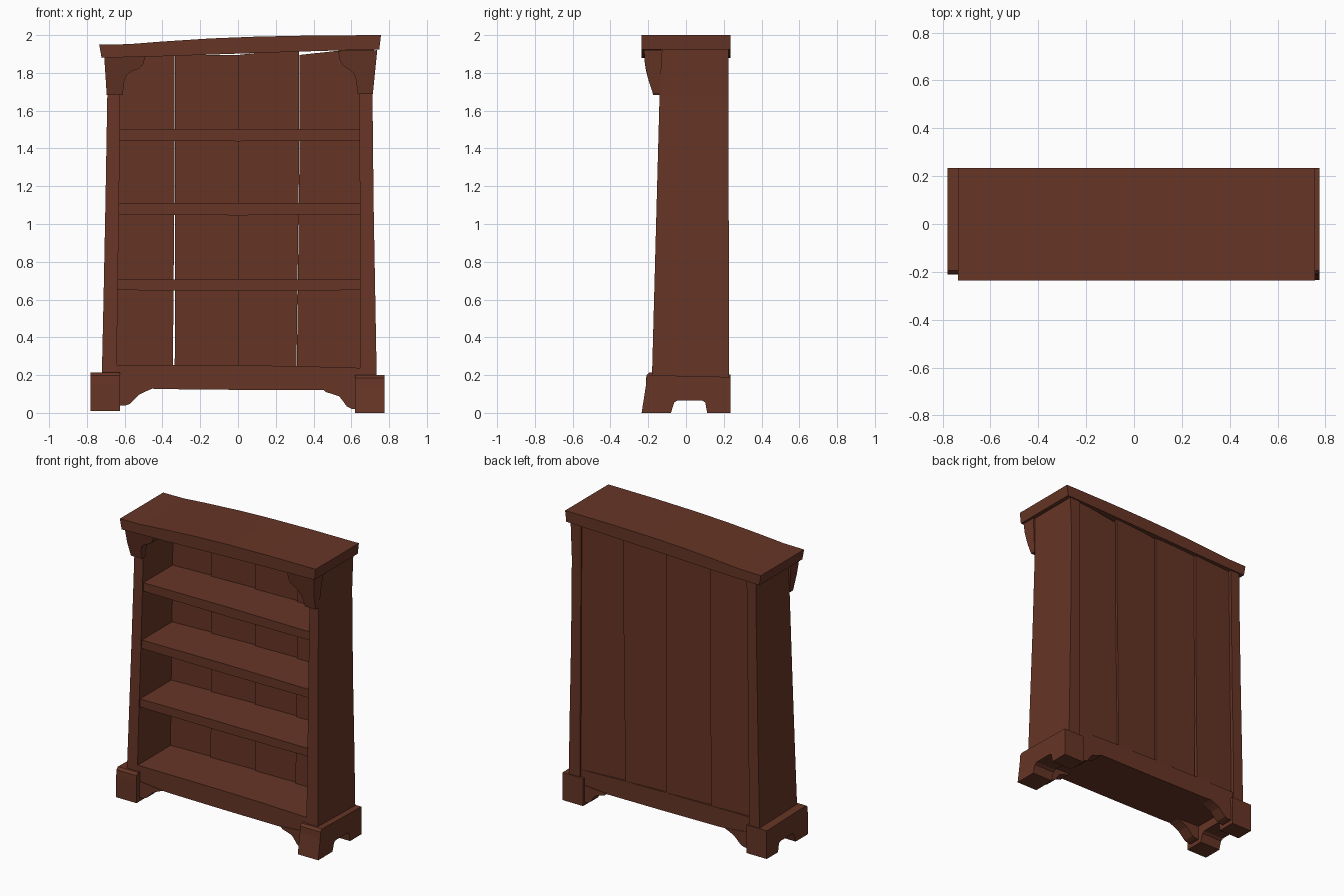
import bpy
import bmesh
import math
from mathutils import Vector

cube = bpy.data.objects.get("Cube")
if cube:
    bpy.data.objects.remove(cube, do_unlink=True)

# One wood colour for everything
wood = bpy.data.materials.new("reddish_brown_wood")
wood.use_nodes = True
color = (0.135, 0.036, 0.019, 1)
wood.diffuse_color = color
shader = wood.node_tree.nodes["Principled BSDF"]
shader.inputs["Base Color"].default_value = color
shader.inputs["Roughness"].default_value = 0.8


def finish(name, bm):
    bmesh.ops.recalc_face_normals(bm, faces=bm.faces)
    mesh = bpy.data.meshes.new(name)
    bm.to_mesh(mesh)
    bm.free()
    mesh.materials.append(wood)
    obj = bpy.data.objects.new(name, mesh)
    bpy.context.collection.objects.link(obj)
    return obj


def prism(name, outline, start, end, axis="y", warp=None):
    """Extrude an xz (axis y) or yz (axis x) outline, then bend it with warp."""
    bm = bmesh.new()
    rings = []
    for d in (start, end):
        rings.append([bm.verts.new((u, d, w) if axis == "y" else (d, u, w))
                      for u, w in outline])
    n = len(outline)
    for ring in rings:
        bm.faces.new(ring)
    for i in range(n):
        j = (i + 1) % n
        bm.faces.new((rings[0][i], rings[0][j], rings[1][j], rings[1][i]))
    if warp:
        for v in bm.verts:
            v.co = warp(v.co.copy())
    return finish(name, bm)


def tower(name, rows):
    """Stack rectangles given as (z, x0, x1, y0, y1)."""
    bm = bmesh.new()
    rings = [[bm.verts.new(p) for p in ((a, c, z), (b, c, z), (b, d, z), (a, d, z))]
             for z, a, b, c, d in rows]
    bm.faces.new(rings[0])
    bm.faces.new(rings[-1])
    for low, high in zip(rings, rings[1:]):
        for i in range(4):
            j = (i + 1) % 4
            bm.faces.new((low[i], low[j], high[j], high[i]))
    return finish(name, bm)


def front_y(z):
    return -0.18 + 0.027 * (z - 0.2)


# Crooked top board with a gently arched upper face
top_edge = [(0.757, 2.0), (0.4, 1.998), (0.1, 1.992), (-0.15, 1.982),
            (-0.4, 1.966), (-0.58, 1.952), (-0.735, 1.95)]
under_edge = [(-0.722, 1.88), (-0.4, 1.888), (0, 1.902), (0.4, 1.915), (0.748, 1.925)]
prism("top_board", top_edge + under_edge, -0.236, 0.235)

# Tapered side panels, leaning inwards
tower("left_side_panel", [(0.15, 0.647, 0.735, front_y(0.15), 0.228),
                          (0.6, 0.647, 0.727, front_y(0.6), 0.228),
                          (1.1, 0.645, 0.718, front_y(1.1), 0.226),
                          (1.68, 0.643, 0.712, front_y(1.68), 0.226),
                          (1.94, 0.64, 0.722, front_y(1.94), 0.226)])
tower("right_side_panel", [(0.15, -0.722, -0.642, front_y(0.15), 0.228),
                           (0.6, -0.712, -0.638, front_y(0.6), 0.228),
                           (1.1, -0.702, -0.63, front_y(1.1), 0.226),
                           (1.68, -0.692, -0.624, front_y(1.68), 0.226),
                           (1.9, -0.69, -0.62, front_y(1.9), 0.226)])

# Shelves
for label, low, high in (("lower", 0.65, 0.705), ("middle", 1.05, 1.108),
                         ("upper", 1.442, 1.5)):
    prism(label + "_shelf",
          [(-0.65, low), (0, low - 0.004), (0.66, low),
           (0.66, high), (0, high + 0.004), (-0.65, high)],
          front_y(high) + 0.008, 0.2)

# Base box: floor, front apron and back apron in one thick board
prism("base_board",
      [(-0.66, 0.136), (-0.4, 0.126), (0, 0.122), (0.66, 0.12),
       (0.66, 0.238), (0.3, 0.248), (0, 0.252), (-0.66, 0.254)],
      -0.176, 0.218)

# Back planks, each slightly twisted so that its seam shows
seams_low = [-0.65, -0.34, 0.0, 0.31, 0.66]
seams_high = [-0.64, -0.334, 0.0, 0.325, 0.65]
for i in range(4):
    gap = 0.005 if i < 2 else 0.001
    a, b = seams_low[i:i + 2]
    c, d = seams_high[i:i + 2]
    left_cut = gap if i == 1 else 0.001
    right_cut = gap if i == 0 else 0.001

    def twist(co, a=a, b=b):
        co.y += 0.014 * ((co.x - a) / (b - a) - 0.5)
        return co

    prism("back_plank_%d" % (i + 1),
          [(a + left_cut, 0.2), (b - right_cut, 0.2), (d - 0.001, 1.4),
           (d - 0.001, 1.93 if i > 1 else 1.895), (c + 0.001, 1.895), (c + 0.001, 1.4)],
          0.188, 0.21, warp=twist)

# Feet with a notch under each side
foot = [(-0.235, 0), (-0.08, 0), (-0.062, 0.055), (-0.045, 0.066), (0.085, 0.066),
        (0.102, 0.055), (0.112, 0), (0.235, 0), (0.235, 0.19), (-0.195, 0.2),
        (-0.21, 0.185), (-0.213, 0.14)]
prism("left_foot", foot, 0.62, 0.776, axis="x")


def settle(co):
    co.z = 0.01 + co.z * 1.02
    co.y = max(co.y, -0.212)
    return co


prism("right_foot", foot, -0.78, -0.625, axis="x", warp=settle)

# Scrolled brackets beside the feet, at front and back
left_scroll = [(0.64, 0.14), (0.45, 0.126), (0.465, 0.11), (0.5, 0.1), (0.535, 0.088),
               (0.558, 0.06), (0.575, 0.035), (0.6, 0.022), (0.64, 0.018)]
right_scroll = [(-0.64, 0.15), (-0.45, 0.13), (-0.49, 0.113), (-0.525, 0.095),
                (-0.55, 0.07), (-0.575, 0.046), (-0.6, 0.038), (-0.64, 0.038)]
for place, y0, y1 in (("front", -0.18, -0.1), ("back", 0.14, 0.222)):
    prism(place + "_left_scroll", left_scroll, y0, y1)
    prism(place + "_right_scroll", right_scroll, y0, y1)


# Corbels under the top board, curving forwards as they rise
def corbel_curve(co):
    t = max(0.0, min(1.0, (co.z - 1.68) / 0.23))
    if co.y < -0.18:
        co.y = -0.172 - 0.05 * math.sin(t * math.pi / 2)
    else:
        co.y = -0.14 + 0.015 * t
    return co


prism("left_corbel",
      [(0.633, 1.688), (0.714, 1.688), (0.722, 1.77), (0.73, 1.85), (0.737, 1.92),
       (0.53, 1.917), (0.538, 1.87), (0.555, 1.838), (0.585, 1.82), (0.61, 1.8),
       (0.625, 1.765)], -0.22, -0.13, warp=corbel_curve)
prism("right_corbel",
      [(-0.61, 1.682), (-0.604, 1.75), (-0.59, 1.785), (-0.565, 1.808),
       (-0.525, 1.822), (-0.503, 1.842), (-0.49, 1.887), (-0.708, 1.882),
       (-0.702, 1.79), (-0.695, 1.682)], -0.22, -0.13, warp=corbel_curve)
